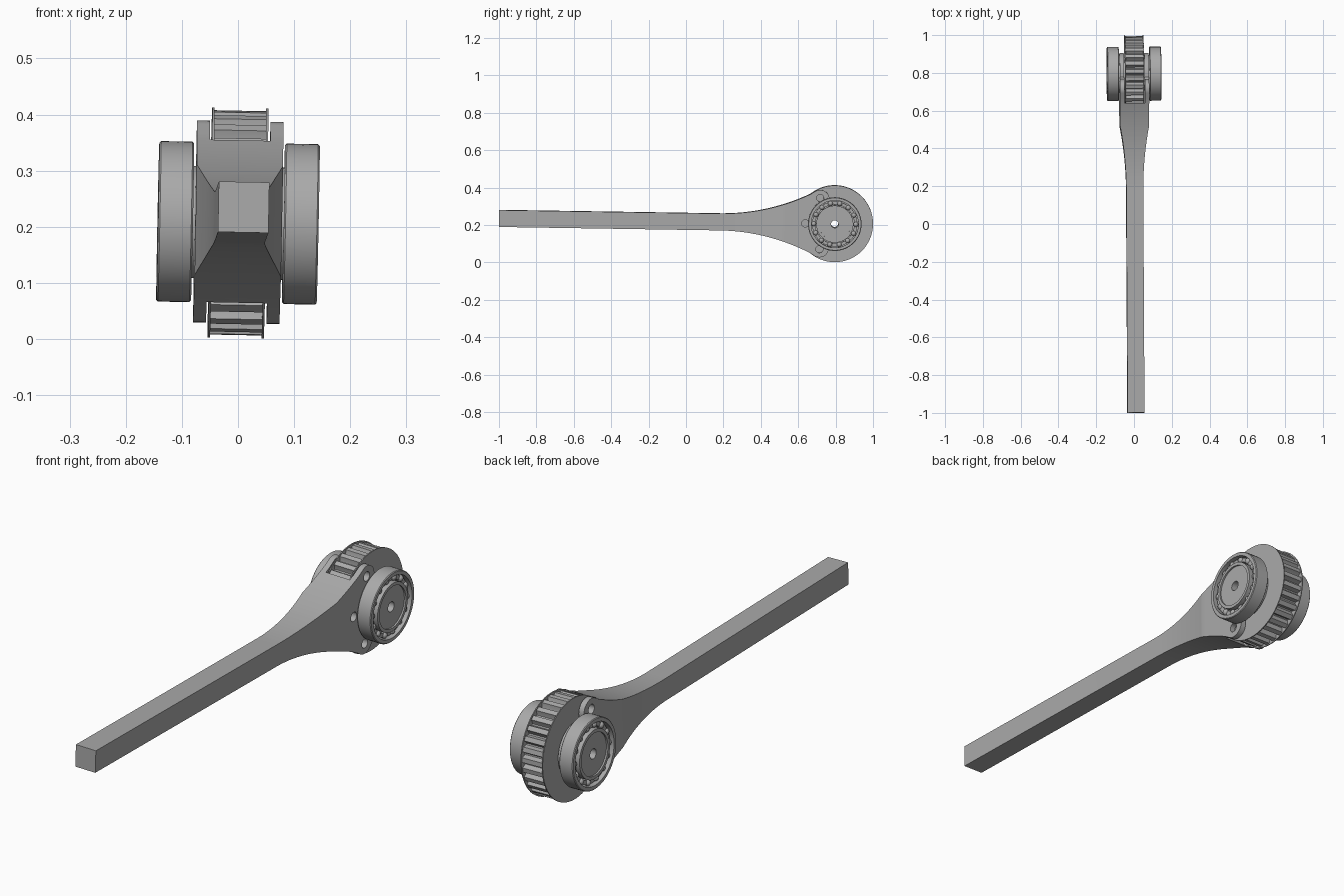
import bpy
import bmesh
from math import sin, cos, pi, radians, sqrt
from mathutils import Matrix, Vector

if "Cube" in bpy.data.objects:
    bpy.data.objects.remove(bpy.data.objects["Cube"])

# Single material
grey = bpy.data.materials.new("mid grey")
grey.use_nodes = True
grey.diffuse_color = (0.4, 0.4, 0.4, 1)
grey.node_tree.nodes["Principled BSDF"].inputs["Base Color"].default_value = (0.4, 0.4, 0.4, 1)

# Parts are built around the wheel axis (local x), then set in a slightly tilted pose
POSE = (Matrix.Translation((0, 0.795, 0.207)) @ Matrix.Rotation(0.0056, 4, 'Z')
        @ Matrix.Rotation(-0.0156, 4, 'X') @ Matrix.Rotation(0.02, 4, 'Y'))


def make(name, bm, smooth=True, cutter=False):
    bmesh.ops.recalc_face_normals(bm, faces=bm.faces)
    mesh = bpy.data.meshes.new(name)
    bm.to_mesh(mesh)
    bm.free()
    ob = bpy.data.objects.new(name, mesh)
    bpy.context.collection.objects.link(ob)
    ob.matrix_world = POSE
    mesh.materials.append(grey)
    if cutter:
        ob.hide_render = True
        ob.hide_set(True)
    elif smooth:
        shade(ob)
    return ob


def shade(ob):
    bpy.ops.object.select_all(action='DESELECT')
    ob.select_set(True)
    bpy.context.view_layer.objects.active = ob
    bpy.ops.object.shade_smooth_by_angle(angle=radians(30))


def extrude(name, outline, direction, cutter=False):
    """Extrude a closed outline of 3D points."""
    bm = bmesh.new()
    face = bm.faces.new([bm.verts.new(p) for p in outline])
    new = bmesh.ops.extrude_face_region(bm, geom=[face])["geom"]
    bmesh.ops.translate(bm, verts=[v for v in new if isinstance(v, bmesh.types.BMVert)], vec=direction)
    return make(name, bm, False, cutter)


def lathe(name, profile, sides=64, cutter=False):
    """Revolve a closed (x, radius) profile around the wheel axis."""
    bm = bmesh.new()
    rings = [[bm.verts.new((x, r * cos(2 * pi * i / sides), r * sin(2 * pi * i / sides)))
              for x, r in profile] for i in range(sides)]
    n = len(profile)
    for i in range(sides):
        a, b = rings[i], rings[(i + 1) % sides]
        for j in range(n):
            k = (j + 1) % n
            bm.faces.new((a[j], a[k], b[k], b[j]))
    return make(name, bm, True, cutter)


def cylinder_cutter(name, y, z, radius, half):
    pts = [(-half, y + radius * cos(2 * pi * i / 64), z + radius * sin(2 * pi * i / 64)) for i in range(64)]
    return extrude(name, pts, (2 * half, 0, 0), True)


def boolean(ob, cutter, operation='DIFFERENCE'):
    mod = ob.modifiers.new(cutter.name, 'BOOLEAN')
    mod.object = cutter
    mod.operation = operation
    mod.solver = 'EXACT'


def flare(y, start, radius):
    d = max(0, y - start)
    return 0.045 + radius - sqrt(radius * radius - d * d)


# Arm: side outline with flared neck, rounded lugs and a hub around the axle
END, WIDE, NECK = -1.795, 0.077, -0.615
half = [(END, 0.045)]
half += [(y, flare(y, NECK, 1.1)) for y in [NECK + 0.51 * i / 20 for i in range(20)]]
half += [(-0.08 + 0.05 * cos(radians(a)), 0.13 + 0.05 * sin(radians(a))) for a in range(120, -11, -10)]
half += [(0.11 * cos(radians(a)), 0.11 * sin(radians(a))) for a in range(100, 9, -10)]
outline = half + [(0.11, 0)] + [(y, -z) for y, z in reversed(half)]
arm = extrude("forked_arm", [(-WIDE, y, z) for y, z in outline], (2 * WIDE, 0, 0))

# Narrow the arm in plan
plan = [(0.045, END - 0.1)]
plan += [(flare(y, NECK, 1.82), y) for y in [NECK + 0.34 * i / 12 for i in range(13)]]
plan += [(0.1, -0.265), (0.1, 0.2)]
plan += [(-x, y) for x, y in reversed(plan)]
boolean(arm, extrude("plan_cutter", [(x, y, -0.4) for x, y in plan], (0, 0, 0.8), True), 'INTERSECT')

# Wheel slot, axle bore and three bolt holes
boolean(arm, cylinder_cutter("slot_cutter", 0, 0, 0.214, 0.054))
boolean(arm, cylinder_cutter("bore_cutter", 0, 0, 0.08, 0.2))
for i, (y, z) in enumerate([(-0.08, 0.137), (-0.158, 0), (-0.08, -0.137)]):
    boolean(arm, cylinder_cutter(f"bolt_hole_cutter_{i}", y, z, 0.019, 0.2))

# Bake the cuts and remove the helpers
depsgraph = bpy.context.evaluated_depsgraph_get()
baked = bpy.data.meshes.new_from_object(arm.evaluated_get(depsgraph))
arm.modifiers.clear()
arm.data = baked
for ob in [o for o in bpy.data.objects if "cutter" in o.name]:
    bpy.data.objects.remove(ob)
shade(arm)

# Toothed wheel with rounded valleys
TEETH = 30
STEPS = [(0, 0.2), (0.45, 0.2), (0.55, 0.188), (0.65, 0.181), (0.8, 0.181), (0.9, 0.188)]
bm = bmesh.new()
loops = []
for t in range(TEETH):
    for s, r in STEPS:
        a = 2 * pi * (t + s) / TEETH
        loops.append([bm.verts.new((x, q * cos(a), q * sin(a)))
                      for x, q in ((-0.046, 0.08), (-0.046, r), (0.046, r), (0.046, 0.08))])
for a, b in zip(loops, loops[1:] + loops[:1]):
    for j in range(4):
        k = (j + 1) % 4
        bm.faces.new((a[j], a[k], b[k], b[j]))
make("toothed_wheel", bm)

# Hollow axle through everything
lathe("axle", [(-0.136, 0.02), (-0.136, 0.087), (0.136, 0.087), (0.136, 0.02)])

for side, s in (("left", 1), ("right", -1)):
    def ring(name, x0, x1, r0, r1):
        return lathe(f"{side}_{name}", [(s * x0, r0), (s * x0, r1), (s * x1, r1), (s * x1, r0)])

    # Wheel flange and spacer
    ring("wheel_flange", 0.046, 0.05, 0.08, 0.205)
    ring("spacer", 0.076, 0.084, 0.08, 0.1)
    # Bearing rings, with softened outer rim
    lathe(f"{side}_bearing_outer_ring",
          [(s * x, r) for x, r in ((0.081, 0.126), (0.081, 0.14), (0.084, 0.143),
                                   (0.14, 0.143), (0.143, 0.14), (0.143, 0.126))])
    ring("bearing_inner_ring", 0.081, 0.143, 0.086, 0.099)
    ring("bearing_cage", 0.095, 0.128, 0.104, 0.121)
    # Bearing balls
    bm = bmesh.new()
    for i in range(14):
        a = 2 * pi * i / 14
        bmesh.ops.create_uvsphere(bm, u_segments=16, v_segments=10, radius=0.0135, matrix=Matrix.Translation(
            Vector((s * 0.124, 0.1125 * cos(a), 0.1125 * sin(a)))))
    make(f"{side}_bearing_balls", bm)
